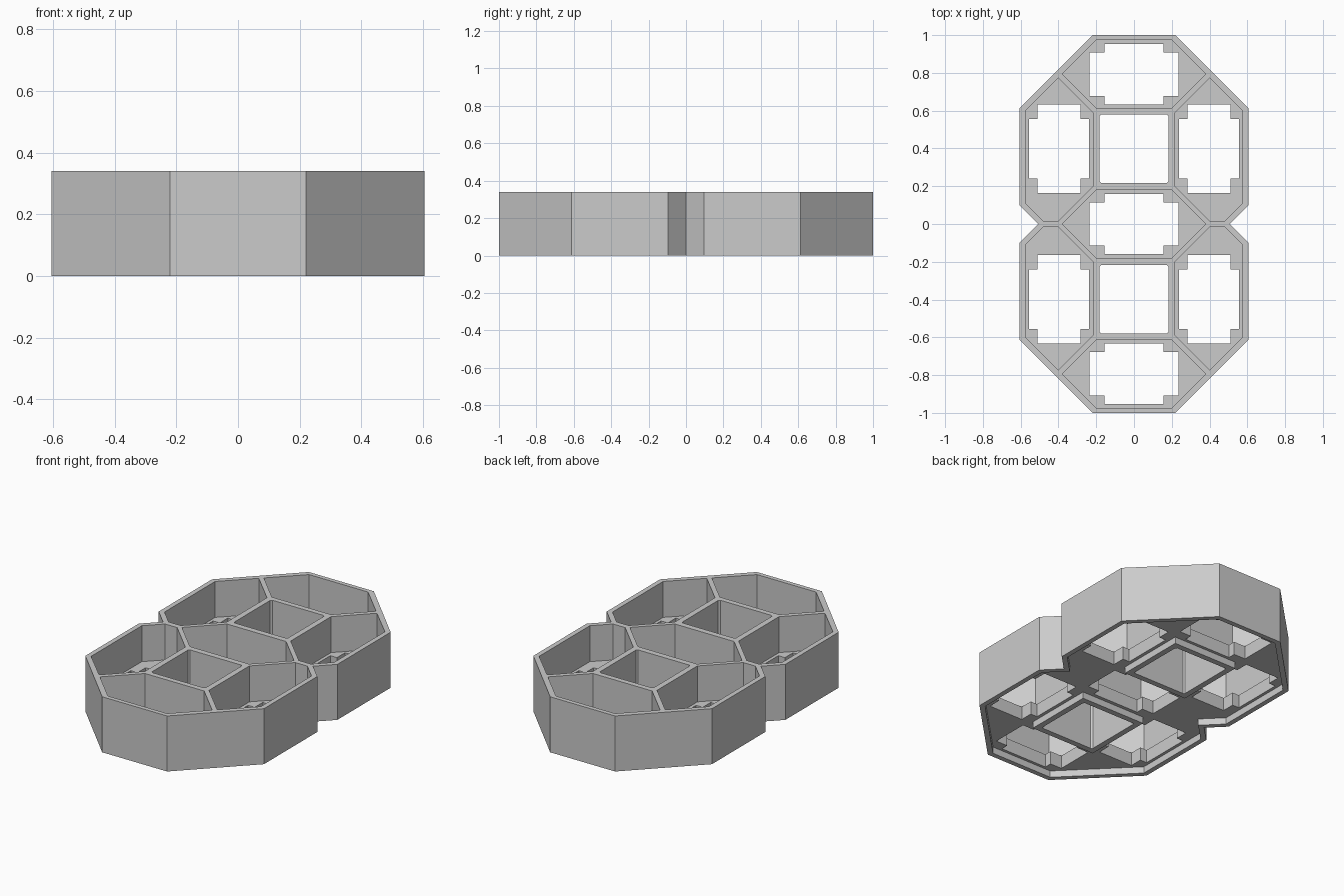
import bpy, bmesh

cube = bpy.data.objects.get("Cube")
if cube:
    bpy.data.objects.remove(cube, do_unlink=True)

HEIGHT, FLOOR, RECESS = 0.34, 0.12, 0.04

grey = bpy.data.materials.new("plain grey")
grey.use_nodes = True
COLOUR = (0.6, 0.6, 0.6, 1)
grey.diffuse_color = COLOUR
grey.node_tree.nodes["Principled BSDF"].inputs["Base Color"].default_value = COLOUR


def prism(name, points, low, high):
    """Upright prism from a flat outline."""
    bm = bmesh.new()
    base = bm.faces.new([bm.verts.new((x, y, low)) for x, y in points])
    top = bmesh.ops.extrude_face_region(bm, geom=[base])["geom"]
    bmesh.ops.translate(bm, vec=(0, 0, high - low),
                        verts=[v for v in top if isinstance(v, bmesh.types.BMVert)])
    bmesh.ops.recalc_face_normals(bm, faces=bm.faces)
    mesh = bpy.data.meshes.new(name)
    bm.to_mesh(mesh)
    bm.free()
    mesh.materials.append(grey)
    obj = bpy.data.objects.new(name, mesh)
    bpy.context.collection.objects.link(obj)
    return obj


def combine(target, tool, operation):
    """Apply a boolean and discard the tool."""
    mod = target.modifiers.new("cut", "BOOLEAN")
    mod.operation, mod.object, mod.solver = operation, tool, "EXACT"
    bpy.context.view_layer.objects.active = target
    bpy.ops.object.modifier_apply(modifier=mod.name)
    bpy.data.objects.remove(tool, do_unlink=True)


def four_way(quarter):
    """Mirror a quarter outline (from +y round to +x) into a closed loop."""
    right = quarter + [(x, -y) for x, y in reversed(quarter) if y > 0]
    return right + [(-x, y) for x, y in reversed(right) if x > 0]


def shift(points, cx, cy):
    return [(x + cx, y + cy) for x, y in points]


def cut(points, low, high):
    combine(tray, prism("cutter", points, low, high), "DIFFERENCE")


# Outer body with pinched waist, and the recess under it
tray = prism("tray", four_way([(0.22, 1), (0.605, 0.613), (0.605, 0.097), (0.508, 0)]), 0, HEIGHT)
cut(four_way([(0.207, 0.97), (0.575, 0.6), (0.575, 0.11), (0.465, 0)]), -0.1, RECESS)

# Square tubes running through the tray
ring = four_way([(0.217, 0.217)])
opening = four_way([(0.173, 0.182), (0.182, 0.173)])
for side in (1, -1):
    combine(tray, prism("tube", shift(ring, 0, side * 0.398), 0, FLOOR + 0.05), "UNION")
    cut(shift(opening, 0, side * 0.398), -0.1, 0.5)

# Hexagonal cells on the centre line, with stepped floor openings
hexagon = four_way([(0.2, 0.18), (0.38, 0)])
cross = four_way([(0.157, 0.16), (0.157, 0.115), (0.235, 0.115)])
for cy in (0.793, 0, -0.793):
    cut(shift(hexagon, 0, cy), FLOOR, 0.5)
    cut(shift(cross, 0, cy), -0.1, 0.2)

# Cells along both sides, with the openings turned a quarter
side_cell = [(0.217, 0.59), (0.4, 0.773), (0.575, 0.6), (0.575, 0.11),
             (0.482, 0.017), (0.4, 0.017), (0.217, 0.2)]
turned = [(y, x) for x, y in cross]
for sx in (1, -1):
    for sy in (1, -1):
        cut([(sx * x, sy * y) for x, y in side_cell], FLOOR, 0.5)
        cut(shift(turned, sx * 0.397, sy * 0.398), -0.1, 0.2)
